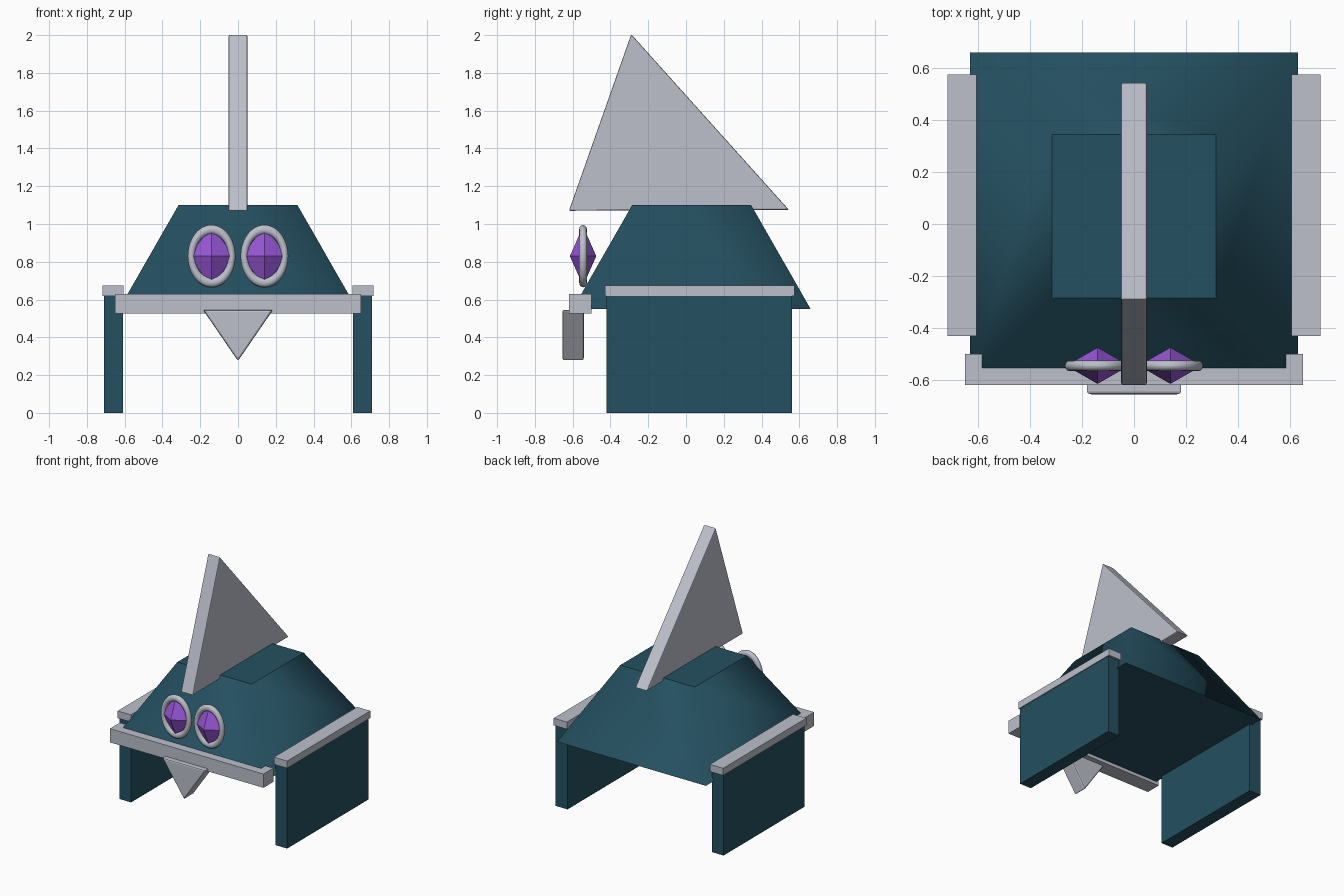
import bpy, bmesh, math
from mathutils import Matrix, Vector

cube = bpy.data.objects.get("Cube")
if cube:
    bpy.data.objects.remove(cube, do_unlink=True)


def make_material(name, rgb):
    mat = bpy.data.materials.new(name)
    mat.use_nodes = True
    color = (*rgb, 1.0)
    mat.diffuse_color = color
    mat.node_tree.nodes["Principled BSDF"].inputs["Base Color"].default_value = color
    return mat


TEAL = make_material("dark teal", (0.018, 0.08, 0.119))
GREY = make_material("light grey", (0.51, 0.53, 0.6))
PURPLE = make_material("gem purple", (0.32, 0.095, 0.69))


def add_object(name, bm, mat):
    bmesh.ops.recalc_face_normals(bm, faces=bm.faces[:])
    mesh = bpy.data.meshes.new(name)
    bm.to_mesh(mesh)
    bm.free()
    mesh.materials.append(mat)
    obj = bpy.data.objects.new(name, mesh)
    bpy.context.collection.objects.link(obj)
    return obj


def box(name, lo, hi, mat):
    lo, hi = Vector(lo), Vector(hi)
    bm = bmesh.new()
    place = Matrix.Translation((lo + hi) / 2) @ Matrix.Diagonal((*(hi - lo), 1))
    bmesh.ops.create_cube(bm, size=1, matrix=place)
    return add_object(name, bm, mat)


def prism(name, points, depth, mat, bevel):
    """Extrude a flat outline along a vector and round its edges slightly."""
    bm = bmesh.new()
    face = bm.faces.new([bm.verts.new(p) for p in points])
    side = bmesh.ops.extrude_face_region(bm, geom=[face], use_keep_orig=True)
    moved = [v for v in side["geom"] if isinstance(v, bmesh.types.BMVert)]
    bmesh.ops.translate(bm, verts=moved, vec=depth)
    obj = add_object(name, bm, mat)
    mod = obj.modifiers.new("soft edges", 'BEVEL')
    mod.width = bevel
    mod.segments = 2
    return obj


# Tapered body, its side faces shaded smoothly around the corners
bm = bmesh.new()
bmesh.ops.create_cube(bm, size=1)
for v in bm.verts:
    half, z = (0.315, 1.10) if v.co.z > 0 else (0.63, 0.55)
    v.co = (math.copysign(half, v.co.x), 0.03 + math.copysign(half, v.co.y), z)
bm.normal_update()
for f in bm.faces:
    f.smooth = abs(f.normal.z) < 0.9
    if not f.smooth:
        for e in f.edges:
            e.smooth = False
add_object("body", bm, TEAL)

# Front bar and the pointed beak below it
box("front_bar", (-0.65, -0.62, 0.525), (0.65, -0.5, 0.63), GREY)
prism("beak", [(-0.185, -0.655, 0.545), (0.185, -0.655, 0.545), (0, -0.655, 0.275)],
      (0, 0.115, 0), GREY, 0.01)

# Tall crest fin
prism("crest", [(-0.05, -0.62, 1.07), (-0.05, -0.29, 2.005), (-0.05, 0.545, 1.075)],
      (0.1, 0, 0), GREY, 0.007)

for side, s in (("left", 1), ("right", -1)):
    # Side wall legs with caps
    inner, outer = sorted((0.61 * s, 0.71 * s))
    box(side + "_leg", (inner, -0.42, 0), (outer, 0.56, 0.62), TEAL)
    inner, outer = sorted((0.605 * s, 0.717 * s))
    box(side + "_leg_cap", (inner, -0.43, 0.62), (outer, 0.575, 0.675), GREY)

    # Octahedral eye gem
    centre = Vector((0.14 * s, -0.545, 0.83))
    bm = bmesh.new()
    bmesh.ops.create_cone(bm, segments=4, radius1=1, radius2=0, depth=1, cap_ends=False,
                          matrix=Matrix.Translation((0, 0, 0.5)))
    bmesh.ops.remove_doubles(bm, verts=bm.verts[:], dist=0.001)
    bmesh.ops.mirror(bm, geom=bm.verts[:] + bm.edges[:] + bm.faces[:],
                     axis='Z', merge_dist=0.001)
    bmesh.ops.scale(bm, verts=bm.verts[:], vec=(0.122, 0.07, 0.158))
    bmesh.ops.translate(bm, verts=bm.verts[:], vec=centre)
    add_object(side + "_eye_gem", bm, PURPLE)

    # Oval eye ring
    bpy.ops.mesh.primitive_torus_add(major_segments=48, minor_segments=12,
                                     major_radius=1, minor_radius=0.18,
                                     location=centre, rotation=(math.pi / 2, 0, 0))
    ring = bpy.context.object
    ring.name = side + "_eye_ring"
    ring.scale = (0.107, 0.14, 0.115)
    ring.data.materials.append(GREY)
    bpy.ops.object.shade_smooth()
